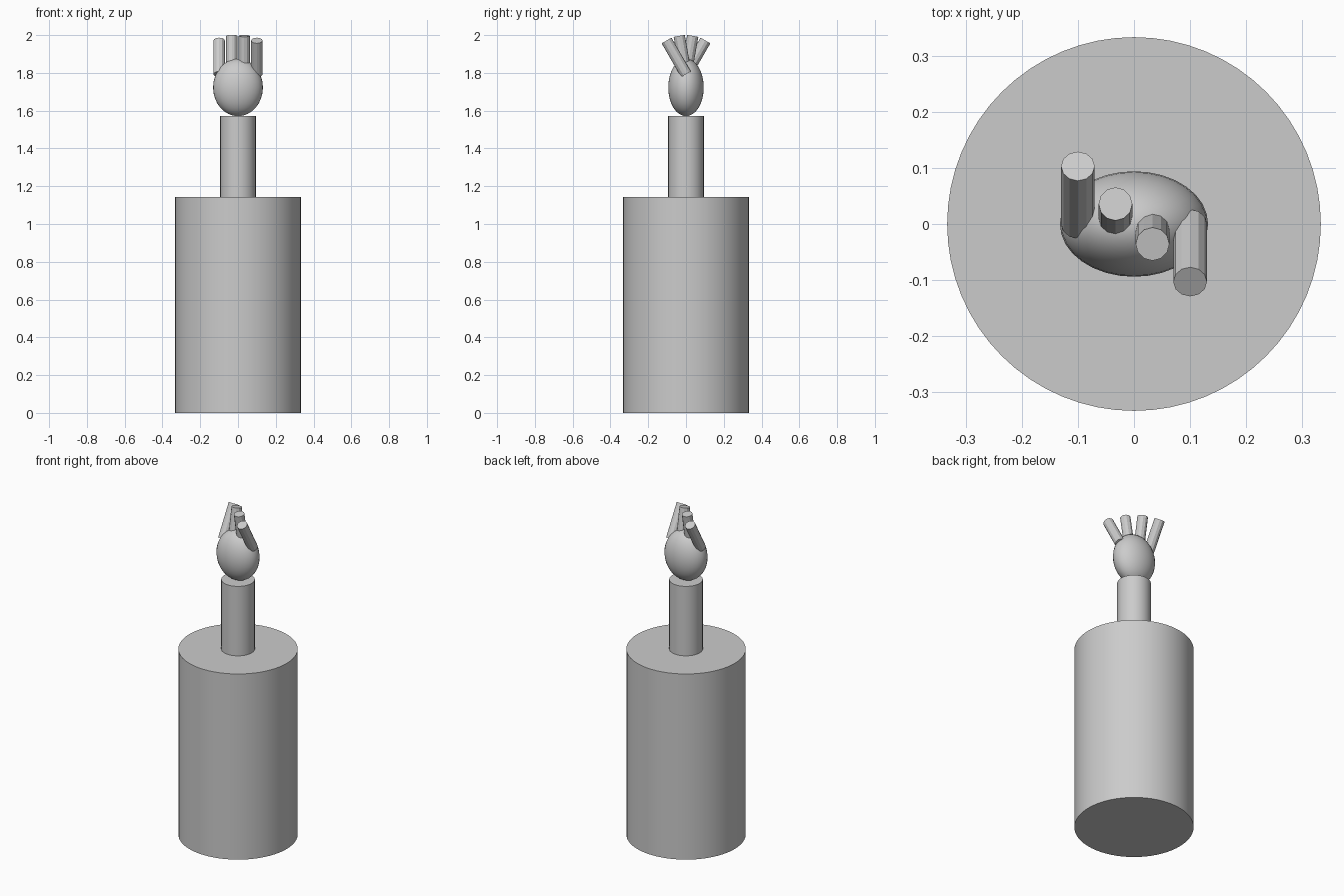
import bpy
from math import radians
from mathutils import Matrix, Vector

cube = bpy.data.objects.get("Cube")
if cube:
    bpy.data.objects.remove(cube, do_unlink=True)

GREY = (0.6, 0.6, 0.6, 1)
grey = bpy.data.materials.new("plain grey")
grey.use_nodes = True
grey.diffuse_color = GREY
grey.node_tree.nodes["Principled BSDF"].inputs["Base Color"].default_value = GREY


def finish(name, smooth=True):
    obj = bpy.context.object
    obj.name = name
    obj.data.materials.append(grey)
    if smooth:
        bpy.ops.object.shade_smooth_by_angle(angle=radians(30))
    return obj


def upright_cylinder(name, radius, bottom, top, sides):
    bpy.ops.mesh.primitive_cylinder_add(
        vertices=sides, radius=radius, depth=top - bottom,
        location=(0, 0, (bottom + top) / 2))
    return finish(name)


BASE_TOP = 1.143
WRIST_TOP = 1.571

# Pedestal and wrist
upright_cylinder("base", 0.333, 0, BASE_TOP, 64)
upright_cylinder("wrist", 0.094, BASE_TOP, WRIST_TOP, 32)

# Egg-shaped palm resting on the wrist
PALM_SIZE = Vector((0.132, 0.094, 0.152))
bpy.ops.mesh.primitive_uv_sphere_add(
    segments=32, ring_count=16, radius=1, location=(0, 0, WRIST_TOP + PALM_SIZE.z))
bpy.context.object.scale = PALM_SIZE
bpy.ops.object.transform_apply(location=False, rotation=False, scale=True)
finish("palm")

# Four faceted fingers, fanned forward and back from a row of knuckles
FINGER_LENGTH = 0.206
KNUCKLE_HEIGHT = 1.793
for number, (x, tilt) in enumerate([(-0.1, -30), (-0.033, -10), (0.033, 10), (0.1, 30)], 1):
    bpy.ops.mesh.primitive_cylinder_add(vertices=12, radius=0.03, depth=FINGER_LENGTH)
    finger = finish(f"finger_{number}", smooth=False)
    finger.data.transform(Matrix.Translation((0, 0, FINGER_LENGTH / 2)))
    finger.location = (x, 0, KNUCKLE_HEIGHT)
    finger.rotation_euler.x = radians(tilt)
